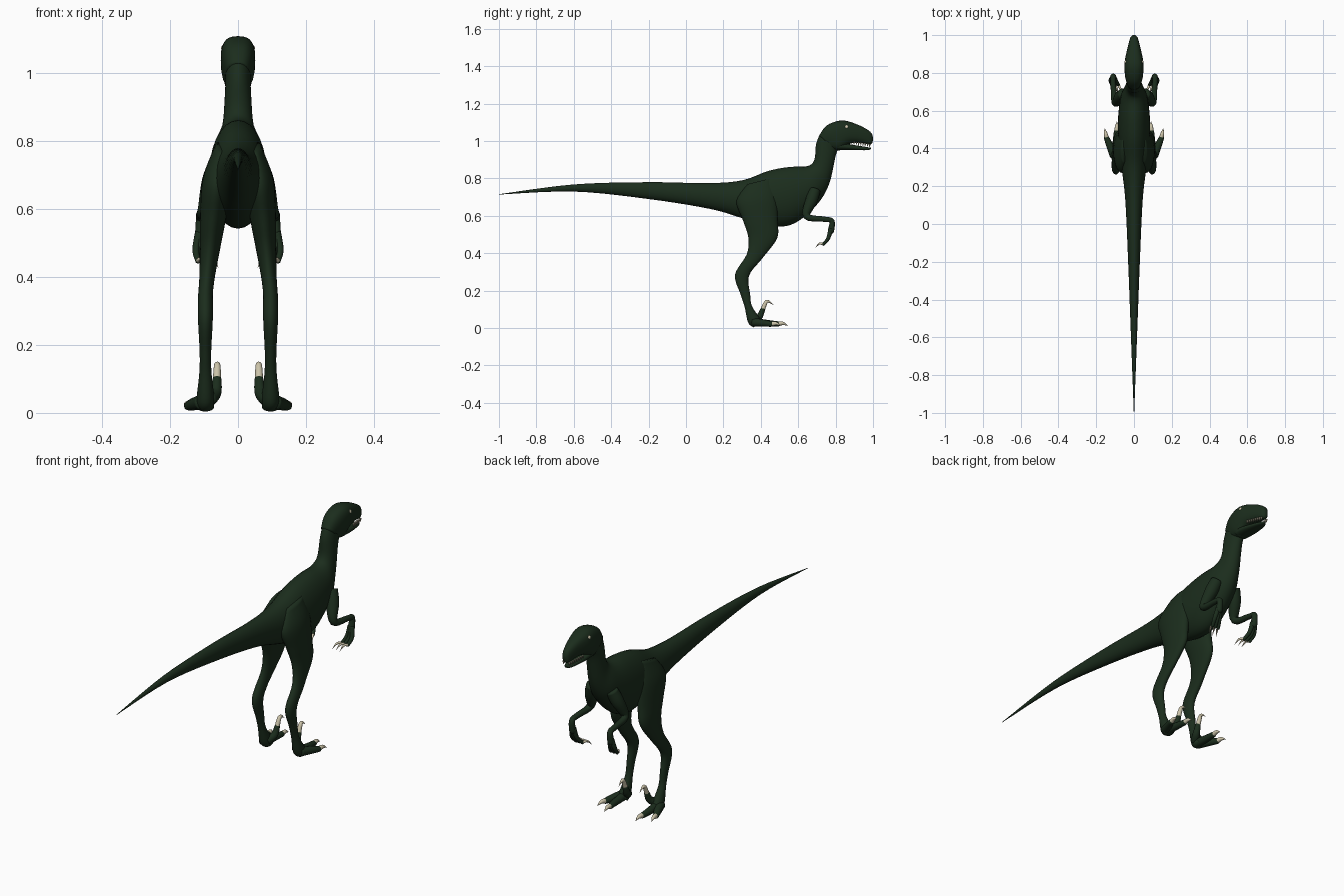
import bpy, bmesh, math
from mathutils import Vector

if "Cube" in bpy.data.objects:
    bpy.data.objects.remove(bpy.data.objects["Cube"])


def material(name, rgb):
    m = bpy.data.materials.new(name)
    m.diffuse_color = (*rgb, 1)
    m.use_nodes = True
    m.node_tree.nodes["Principled BSDF"].inputs["Base Color"].default_value = m.diffuse_color
    return m


SKIN = material("green_skin", (0.011, 0.026, 0.012))
CLAW = material("ivory", (0.6, 0.55, 0.4))


def spline(rows, steps=5):
    """Catmull-Rom through rows of equal length."""
    out = []
    for i in range(len(rows) - 1):
        p0, p1 = rows[max(i - 1, 0)], rows[i]
        p2, p3 = rows[i + 1], rows[min(i + 2, len(rows) - 1)]
        for s in range(steps):
            t = s / steps
            out.append([b + t * (c - a + t * (2 * a - 5 * b + 4 * c - d + t * (3 * (b - c) + d - a))) / 2
                        for a, b, c, d in zip(p0, p1, p2, p3)])
    return out + [list(rows[-1])]


def skin_rings(name, rings, mat, sides, power=1):
    """Join rings of (centre, u, v) into a closed smooth surface."""
    bm = bmesh.new()
    sp = lambda a: math.copysign(abs(a) ** power, a)
    loops = []
    for c, u, v in rings:
        angles = [math.tau * k / sides for k in range(sides)]
        loops.append([bm.verts.new(c + u * sp(math.cos(a)) + v * sp(math.sin(a))) for a in angles])
    for a, b in zip(loops, loops[1:]):
        for k in range(sides):
            n = (k + 1) % sides
            bm.faces.new((a[k], a[n], b[n], b[k]))
    bm.faces.new(loops[0])
    bm.faces.new(loops[-1])
    bmesh.ops.recalc_face_normals(bm, faces=bm.faces)
    me = bpy.data.meshes.new(name)
    bm.to_mesh(me)
    bm.free()
    for p in me.polygons:
        p.use_smooth = True
    me.materials.append(mat)
    bpy.context.collection.objects.link(bpy.data.objects.new(name, me))


def profile(name, rows, power=1, x_at=lambda z: 0):
    """Rows: upper y,z / lower y,z of the side silhouette, half width."""
    rings = []
    for ay, az, by, bz, w in spline(rows):
        z = (az + bz) / 2
        rings.append((Vector((x_at(z), (ay + by) / 2, z)),
                      Vector((0, ay - by, az - bz)) / 2, Vector((w, 0, 0))))
    skin_rings(name, rings, SKIN, 28, power)


def tube(name, rows, side, mat=SKIN, sides=12):
    """Rows: x, y, z, radius along a path; skin ends are rounded."""
    pts = spline(rows)
    pos = [Vector((p[0] * side, p[1], p[2])) for p in pts]
    rings, v = [], Vector((1, 0, 0))
    for i, p in enumerate(pos):
        t = (pos[min(i + 1, len(pos) - 1)] - pos[max(i - 1, 0)]).normalized()
        v = (v - t * v.dot(t)).normalized()
        r = max(pts[i][3], 0.0005)
        rings.append((p, t.cross(v) * r, v * r))
    if mat is SKIN:
        tip = (pos[-1] - pos[-2]).normalized()
        c, u, v = rings[-1]
        for a in (0.5, 1, 1.5):
            rings.append((c + tip * u.length * math.sin(a), u * math.cos(a), v * math.cos(a)))
    skin_rings(name, rings, mat, sides)


def digit(name, side, root, mid, end, tip, r, arch):
    """Tapering toe or finger ending in a claw that arches by the given offset."""
    tube(name, [(*root, r), (*mid, r * .8), (*end, r * .62)], side)
    a, b = Vector(end), Vector(tip)
    bow = a.lerp(b, 0.5) + Vector(arch)
    tube(name + "_claw", [(*a, r * .55), (*bow, r * .4), (*b, 0)], side, CLAW)


# Tail, trunk and neck
profile("body", [(-1, .716, -1, .714, .001), (-.6, .768, -.6, .73, .016), (-.2, .78, -.2, .69, .031),
                 (.12, .775, .13, .637, .046), (.3, .79, .3, .588, .066), (.44, .84, .46, .545, .083),
                 (.55, .861, .58, .56, .084), (.65, .866, .7, .66, .07), (.686, .9, .765, .77, .047),
                 (.695, .98, .8, .92, .038), (.712, 1.03, .815, .96, .038)])

# Skull with blunt snout, and lower jaw
profile("skull", [(.712, 1.03, .8, .952, .036), (.755, 1.085, .83, .953, .048),
                  (.835, 1.11, .875, .985, .05), (.92, 1.087, .93, .99, .036),
                  (.985, 1.05, .985, .982, .02), (1, 1.02, .998, .995, .007)], .75)
profile("lower_jaw", [(.79, 1, .81, .952, .038), (.87, .984, .88, .952, .038),
                      (.96, .969, .965, .951, .021), (.991, .964, .989, .957, .004)], .8)

leg = [(.45, .8, .33, .77, .015), (.485, .7, .27, .68, .042), (.49, .57, .305, .575, .038),
       (.487, .48, .333, .485, .03), (.41, .375, .325, .395, .022), (.337, .28, .262, .285, .022),
       (.343, .18, .292, .18, .017), (.352, .12, .313, .115, .018), (.39, .06, .332, .03, .026),
       (.41, .03, .36, .004, .025)]

arm = [(.055, .69, .74, .03), (.075, .67, .68, .032), (.1, .645, .598, .019),
       (.11, .74, .582, .014), (.11, .78, .572, .014), (.11, .775, .52, .017)]

for side, tag in ((1, "right_"), (-1, "left_")):
    # Limbs: the leg leans outward from hip to knee
    profile(tag + "leg", leg, 1, lambda z: side * (.096 - .1 * max(0, z - .35)))
    tube(tag + "arm", arm, side, sides=16)

    # Toes
    digit(tag + "middle_toe", side, (.095, .36, .032), (.095, .43, .026), (.092, .49, .022),
          (.09, .545, .012), .023, (0, 0, .008))
    digit(tag + "outer_toe", side, (.105, .36, .032), (.13, .42, .026), (.145, .455, .021),
          (.156, .508, .012), .023, (0, 0, .008))
    digit(tag + "sickle_toe", side, (.085, .36, .04), (.066, .392, .06), (.062, .41, .098),
          (.06, .467, .124), .022, (0, -.006, .032))

    # Three curled fingers fanned across the palm
    for k, label in enumerate(("inner", "middle", "outer")):
        fan = k - 1
        digit(f"{tag}{label}_finger", side, (.109 + .005 * fan, .774, .53),
              (.11 + .014 * fan, .76, .48), (.1 + .018 * fan, .735, .448),
              (.08 + .022 * fan, .69, .427), .013, (0, 0, .014))

    # Teeth along the mouth
    for i in range(8):
        t = i / 7
        x, y, z = .036 - .019 * t, .9 + .083 * t, .997 - .012 * t
        tube(f"{tag}tooth_{i}", [(x, y, z, .005), (x, y - .002, z - .017, .001)], side, CLAW, 6)

    # Eye
    bpy.ops.mesh.primitive_uv_sphere_add(segments=16, ring_count=10, radius=.011,
                                         location=(side * .039, .858, 1.075))
    eye = bpy.context.object
    eye.name = tag + "eye"
    eye.data.materials.append(CLAW)
    bpy.ops.object.shade_smooth()
